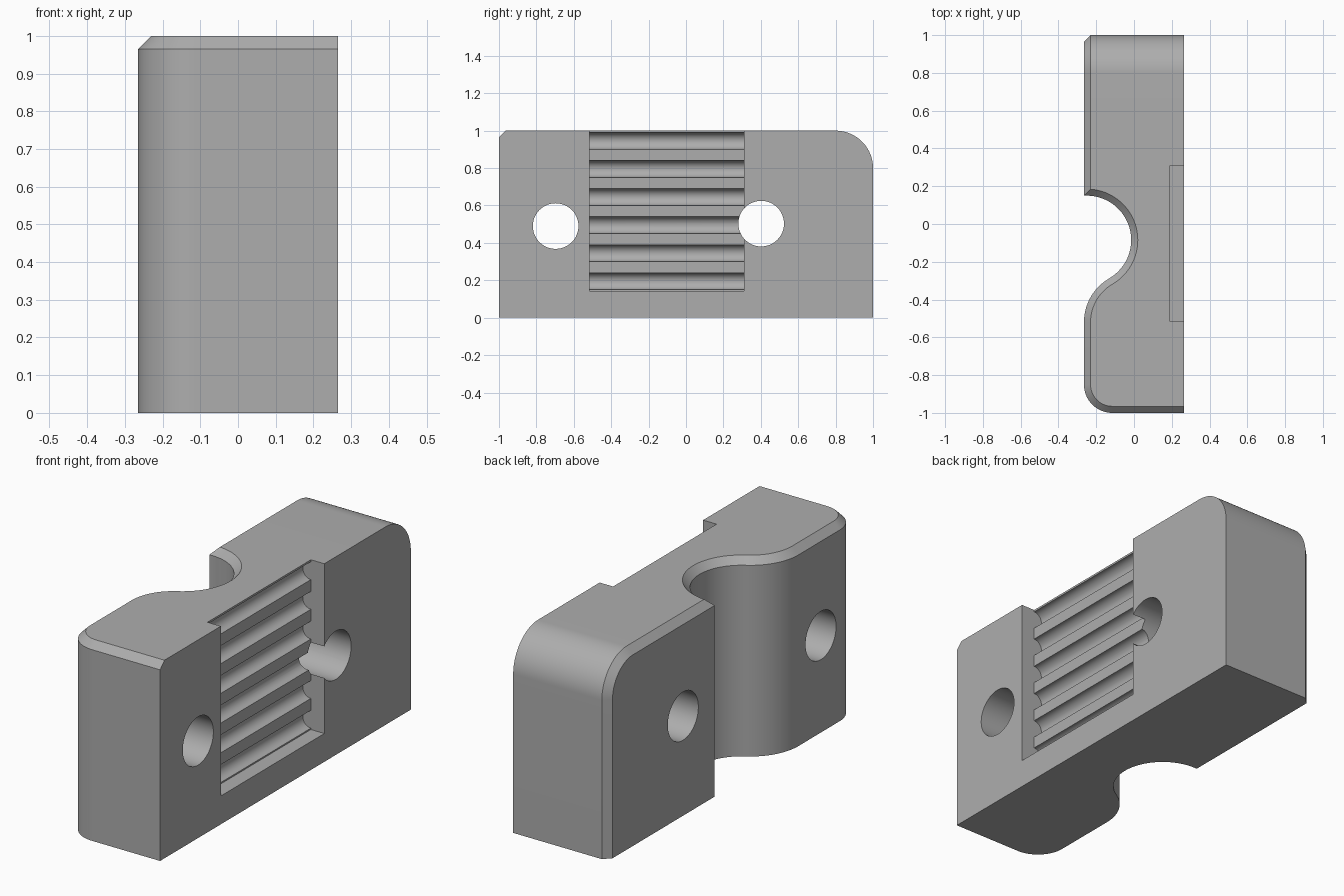
import bpy, bmesh, math
from math import cos, sin, radians, acos, atan2, degrees

if "Cube" in bpy.data.objects:
    bpy.data.objects.remove(bpy.data.objects["Cube"])

HX, CH = 0.265, 0.035            # half thickness, chamfer size
SEAM = 0.5                       # y where front and back halves join

grey = bpy.data.materials.new("plain_grey")
grey.diffuse_color = (0.42, 0.42, 0.42, 1)
grey.use_nodes = True
grey.node_tree.nodes["Principled BSDF"].inputs["Base Color"].default_value = grey.diffuse_color


def arc(c, r, a0, a1, n=24):
    return [(c[0] + r * cos(radians(a0 + (a1 - a0) * i / n)),
             c[1] + r * sin(radians(a0 + (a1 - a0) * i / n))) for i in range(n + 1)]


def loft(bm, layers, skip=lambda f: False):
    """Join equal-length point loops with walls and cap both ends."""
    rows = [[bm.verts.new(p) for p in layer] for layer in layers]
    n = len(rows[0])
    faces = [list(rows[0]), list(rows[-1])]
    for a, b in zip(rows, rows[1:]):
        faces += [[a[i], a[(i + 1) % n], b[(i + 1) % n], b[i]] for i in range(n)]
    for f in faces:
        if not skip(f):
            bm.faces.new(f)


def finish(bm, name):
    bmesh.ops.remove_doubles(bm, verts=bm.verts, dist=1e-4)
    bmesh.ops.dissolve_limit(bm, angle_limit=radians(0.3), verts=bm.verts, edges=bm.edges)
    bmesh.ops.recalc_face_normals(bm, faces=bm.faces)
    me = bpy.data.meshes.new(name)
    bm.to_mesh(me)
    bm.free()
    ob = bpy.data.objects.new(name, me)
    me.materials.append(grey)
    bpy.context.collection.objects.link(ob)
    return ob


# Plan outline of the front half: rounded corner, S-curve and round channel
C1, R1 = (-0.25, -0.085), 0.235
R2 = 0.268
C2 = (-HX + R2, -0.52)
TANGENT = degrees(atan2(C1[1] - C2[1], C1[0] - C2[0]))


def plan(d):
    xl = -HX + d
    end = degrees(acos((xl - C1[0]) / (R1 + d)))
    return ([(HX, -1 + d)]
            + arc((-HX + 0.15, -0.85), 0.15 - d, 270, 180)
            + arc(C2, R2 - d, 180, TANGENT)
            + arc(C1, R1 + d, TANGENT - 180, end, 48)
            + [(xl, SEAM), (-HX + CH, SEAM), (HX, SEAM)])


# Side outline of the back half: large rounded top corner
def side(d):
    return ([(SEAM, 0), (1 - d, 0)] + arc((0.8, 0.8), 0.2 - d, 0, 90)
            + [(SEAM, 1 - d), (SEAM, 1 - CH)])


def on_seam(f):
    return all(abs(v.co.y - SEAM) < 1e-5 for v in f)


# Block body
bm = bmesh.new()
loft(bm, [[(x, y, z) for x, y in plan(d)]
          for z, d in ((0, 0), (1 - CH, 0), (1, CH))], on_seam)
loft(bm, [[(x, y, z) for y, z in side(d)]
          for x, d in ((-HX, CH), (-HX + CH, 0), (HX, 0))], on_seam)
body = finish(bm, "clamp_block")

# Recess cutter with six half-round grooves in its floor
outline = [(0.4, 0.143), (0.19, 0.143)]
for k in range(6):
    outline += arc((0.19, 0.195 + 0.15 * k), 0.045, 270, 90, 16)
outline += [(0.19, 1.1), (0.4, 1.1)]
bm = bmesh.new()
loft(bm, [[(x, y, z) for x, z in outline] for y in (-0.515, 0.31)])
cutters = [finish(bm, "grooved_recess_cutter")]

# Bolt hole cutters
for y, z in ((-0.697, 0.49), (0.402, 0.503)):
    bm = bmesh.new()
    ring = arc((y, z), 0.122, 0, 352.5, 47)
    loft(bm, [[(x, a, b) for a, b in ring] for x in (-0.5, 0.5)])
    cutters.append(finish(bm, "bolt_hole_cutter"))

# Cut, then shade
bpy.context.view_layer.objects.active = body
body.select_set(True)
for c in cutters:
    c.hide_render = True
    m = body.modifiers.new("cut", 'BOOLEAN')
    m.operation, m.solver, m.object = 'DIFFERENCE', 'EXACT', c
    bpy.ops.object.modifier_apply(modifier=m.name)
    bpy.data.objects.remove(c)
bpy.ops.object.shade_smooth_by_angle(angle=radians(25))
